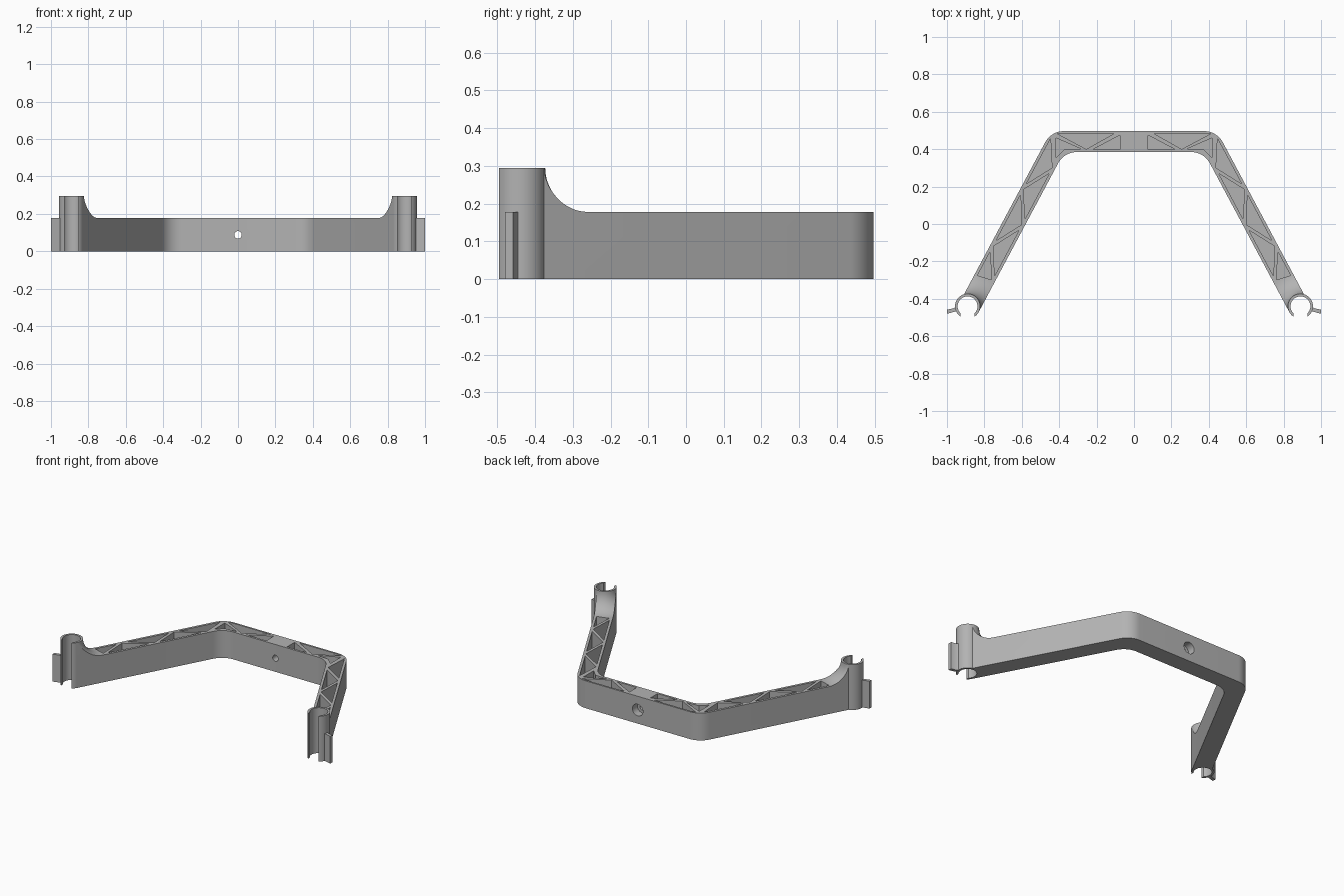
import bpy, bmesh, math
from mathutils import Vector, Matrix

if "Cube" in bpy.data.objects:
    bpy.data.objects.remove(bpy.data.objects["Cube"], do_unlink=True)

grey = bpy.data.materials.new("plain grey")
grey.use_nodes = True
grey.diffuse_color = (0.45, 0.45, 0.45, 1)
grey.node_tree.nodes["Principled BSDF"].inputs["Base Color"].default_value = (0.45, 0.45, 0.45, 1)

BEAM_H, COLLAR_H = 0.178, 0.295
HALF_W = 0.057
BACK, INNER = 0.497, 0.385
ALONG = Vector((-0.471, -0.882))      # direction of the arm on the -x side
ACROSS = Vector((0.882, -0.471))      # towards the inside of the frame
ARM_START = Vector((-0.434, 0.3925))
CLIP = Vector((-0.89, -0.44))
CLIP_R, BORE_R, SLOT = 0.067, 0.053, 0.037


def arm(s, t):
    return ARM_START + ALONG * s + ACROSS * t


def mirror(points):
    return [Vector((-p[0], p[1])) for p in points]


def prism(bm, points, z0, z1):
    """Extrude a flat outline upwards."""
    low = [bm.verts.new((p[0], p[1], z0)) for p in points]
    high = [bm.verts.new((p[0], p[1], z1)) for p in points]
    faces = [bm.faces.new(low[::-1]), bm.faces.new(high)]
    n = len(points)
    for i in range(n):
        j = (i + 1) % n
        faces.append(bm.faces.new((low[i], low[j], high[j], high[i])))
    bmesh.ops.recalc_face_normals(bm, faces=faces)


def lathe(bm, profile, place, n=48):
    """Revolve (radius, height) points into a closed solid."""
    rings = [[bm.verts.new(place @ Vector((r * math.cos(math.tau * i / n),
                                           r * math.sin(math.tau * i / n), z)))
              for i in range(n)] for r, z in profile]
    faces = [bm.faces.new(rings[0][::-1]), bm.faces.new(rings[-1])]
    for a, b in zip(rings, rings[1:]):
        for i in range(n):
            j = (i + 1) % n
            faces.append(bm.faces.new((a[i], a[j], b[j], b[i])))
    bmesh.ops.recalc_face_normals(bm, faces=faces)


def make(name, bm):
    mesh = bpy.data.meshes.new(name)
    bm.to_mesh(mesh)
    bm.free()
    mesh.materials.append(grey)
    obj = bpy.data.objects.new(name, mesh)
    bpy.context.collection.objects.link(obj)
    return obj


def combine(obj, other, operation):
    """Apply a boolean and drop the second solid."""
    mod = obj.modifiers.new("boolean", "BOOLEAN")
    mod.operation, mod.solver, mod.object = operation, "EXACT", other
    graph = bpy.context.evaluated_depsgraph_get()
    mesh = bpy.data.meshes.new_from_object(obj.evaluated_get(graph))
    obj.modifiers.clear()
    obj.data = mesh
    bpy.data.objects.remove(other, do_unlink=True)


def fillet(before, corner, after, radius, n=12):
    """Points of a rounded corner."""
    u, v = (before - corner).normalized(), (after - corner).normalized()
    half = u.angle(v) / 2
    centre = corner + (u + v).normalized() * (radius / math.sin(half))
    start = corner + u * (radius / math.tan(half)) - centre
    end = corner + v * (radius / math.tan(half)) - centre
    turn = math.atan2(start.x * end.y - start.y * end.x, start.dot(end))
    return [centre + Matrix.Rotation(turn * i / n, 2) @ start for i in range(n + 1)]


def inset(tri, width):
    """Shrink a triangle evenly to leave rib walls around it."""
    a, b, c = [Vector(p) for p in tri]
    la, lb, lc = (b - c).length, (c - a).length, (a - b).length
    total = la + lb + lc
    middle = (a * la + b * lb + c * lc) / total
    area = abs((b.x - a.x) * (c.y - a.y) - (b.y - a.y) * (c.x - a.x)) / 2
    scale = 1 - width * total / (2 * area)
    return [middle + (p - middle) * scale for p in (a, b, c)]


def edge_line(t, y):
    """One long edge of the frame, from arm end round the corner."""
    end = arm(0.949, t)
    s = (y - ARM_START.y - ACROSS.y * t) / ALONG.y
    return [end] + fillet(end, arm(s, t), Vector((0, y)), 0.115)


# Frame: crossbar and two arms
outer, inside = edge_line(-HALF_W, BACK), edge_line(HALF_W, INNER)
bm = bmesh.new()
prism(bm, outer + mirror(outer)[::-1] + mirror(inside) + inside[::-1], 0, BEAM_H)
frame = make("bracket_frame", bm)

rise = COLLAR_H - BEAM_H
flare_profile = [(CLIP_R + rise, 0.1)]
for i in range(13):
    a = math.pi / 2 * (1 - i / 12)
    flare_profile.append((CLIP_R + rise * (1 - math.cos(a)), COLLAR_H - rise * math.sin(a)))

strip = [arm(0.6, -HALF_W), arm(0.6, HALF_W), arm(0.949, HALF_W), arm(0.949, -HALF_W)]
tab = [(-1, -0.458), (-0.965, -0.451), (-0.945, -0.435), (-0.93, -0.46),
       (-0.955, -0.468), (-1, -0.48)]

for side in (-1, 1):
    flip = mirror if side == 1 else list
    place = Matrix.Translation((side * abs(CLIP.x), CLIP.y, 0))
    # Flared shoulder, trimmed to the arm width
    bm = bmesh.new()
    lathe(bm, flare_profile, place, 64)
    shoulder = make("shoulder", bm)
    bm = bmesh.new()
    prism(bm, flip(strip), 0.05, 0.4)
    combine(shoulder, make("trim", bm), "INTERSECT")
    combine(frame, shoulder, "UNION")
    # Clip collar and outer tab
    bm = bmesh.new()
    lathe(bm, [(CLIP_R, 0), (CLIP_R, COLLAR_H)], place, 64)
    combine(frame, make("collar", bm), "UNION")
    bm = bmesh.new()
    prism(bm, flip(tab), 0, BEAM_H)
    combine(frame, make("tab", bm), "UNION")

# Pockets between zigzag ribs
nodes = [arm(s, t) for s, t in zip((-0.083, 0.083, 0.257, 0.427, 0.602, 0.77, 0.79),
                                   (-0.05, 0.05) * 4)]
pockets = [inset(nodes[i:i + 3], 0.009) for i in range(5)]
pockets.append(inset([(-0.45, 0.494), (-0.255, 0.39), (-0.07, 0.494)], 0.009))
pockets.append(inset([(-0.066, 0.49), (-0.066, 0.39), (-0.255, 0.39)], 0.009))
pockets.append([(-0.417, 0.46), (-0.285, 0.402), (-0.372, 0.398), (-0.417, 0.355)])

# Clip bore with its open slot
gap = math.asin(SLOT / BORE_R)
keyhole = [CLIP + Vector((-SLOT, -0.1)), CLIP + Vector((SLOT, -0.1))]
for i in range(41):
    a = -math.pi / 2 + gap + (math.tau - 2 * gap) * i / 40
    keyhole.append(CLIP + Vector((math.cos(a), math.sin(a))) * BORE_R)

bm = bmesh.new()
for flip in (list, mirror):
    for pocket in pockets:
        prism(bm, flip(pocket), 0.02, 0.25)
    prism(bm, flip(keyhole), -0.1, 0.4)

# Stepped screw hole through the crossbar
through = Matrix.Translation((0, BACK, 0.088)) @ Matrix.Rotation(math.pi / 2, 4, "X")
lathe(bm, [(0.038, -0.05), (0.038, 0.05), (0.02, 0.05), (0.02, 0.2)], through, 32)
combine(frame, make("cutters", bm), "DIFFERENCE")

# Smooth the rounded walls, keep edges crisp
bpy.ops.object.select_all(action="DESELECT")
frame.select_set(True)
bpy.context.view_layer.objects.active = frame
bpy.ops.object.shade_smooth_by_angle(angle=math.radians(30))
